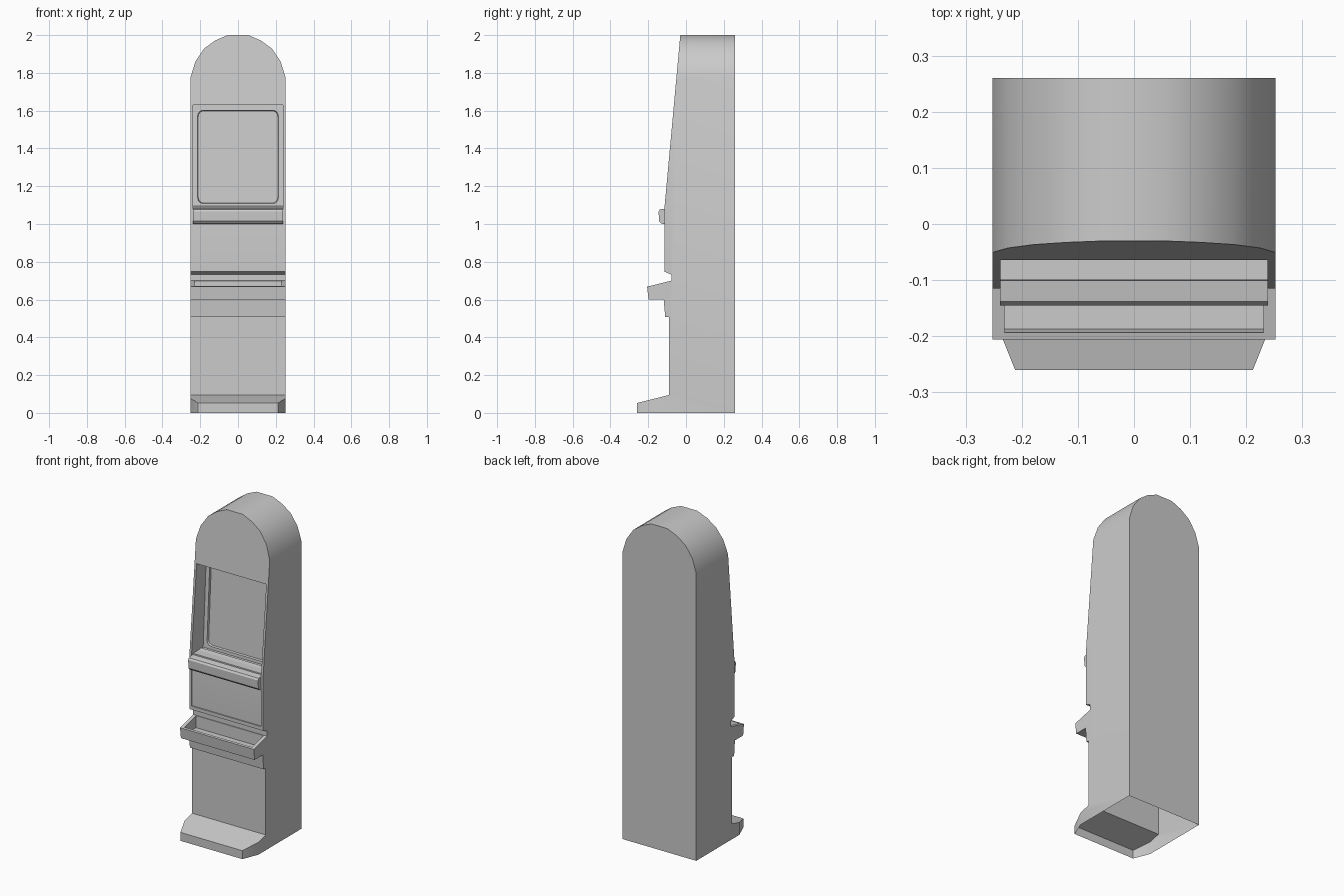
import bpy, bmesh, math
from mathutils import Vector

if "Cube" in bpy.data.objects:
    bpy.data.objects.remove(bpy.data.objects["Cube"])


def prism(name, pts, axis, lo, hi):
    """Extrude a 2D outline along an axis: x takes (y,z), y takes (x,z), z takes (x,y)."""
    i = "xyz".index(axis)

    def co(p, d):
        c = list(p)
        c.insert(i, d)
        return Vector(c)
    bm = bmesh.new()
    a = [bm.verts.new(co(p, lo)) for p in pts]
    b = [bm.verts.new(co(p, hi)) for p in pts]
    n = len(pts)
    bm.faces.new(a)
    bm.faces.new(b)
    for k in range(n):
        bm.faces.new((a[k], a[(k + 1) % n], b[(k + 1) % n], b[k]))
    bmesh.ops.recalc_face_normals(bm, faces=bm.faces)
    me = bpy.data.meshes.new(name)
    bm.to_mesh(me)
    bm.free()
    ob = bpy.data.objects.new(name, me)
    bpy.context.collection.objects.link(ob)
    return ob


def boolean(ob, cutter, op):
    m = ob.modifiers.new("cut", 'BOOLEAN')
    m.operation, m.solver, m.object = op, 'EXACT', cutter
    bpy.context.view_layer.objects.active = ob
    bpy.ops.object.modifier_apply(modifier=m.name)
    bpy.data.objects.remove(cutter)


def rounded_rect(hw, hh, r, steps=4):
    pts = []
    for q, (sx, sz) in enumerate([(1, 1), (-1, 1), (-1, -1), (1, -1)]):
        for s in range(steps + 1):
            t = math.radians(90 * (q + s / steps))
            pts.append((sx * (hw - r) + r * math.cos(t), sz * (hh - r) + r * math.sin(t)))
    return pts


# Cabinet: arched front outline crossed with the stepped side profile
half = [(0.252, 0), (0.252, 1.775), (0.225, 1.862), (0.178, 1.93), (0.12, 1.972), (0.055, 2.0)]
arch = half + [(-x, z) for x, z in reversed(half)]
cabinet = prism("cabinet", arch, 'y', -0.4, 0.26)
side = [(0.3, -0.1), (-0.26, -0.1), (-0.26, 0.052), (-0.09, 0.095), (-0.09, 0.508),
        (-0.11, 0.508), (-0.118, 0.6), (-0.198, 0.6), (-0.206, 0.668), (-0.077, 0.7),
        (-0.077, 0.732), (-0.115, 0.748), (-0.115, 1.075), (-0.021, 2.1), (0.3, 2.1)]
boolean(cabinet, prism("profile", side, 'x', -0.4, 0.4), 'INTERSECT')

# Screen recess and the slightly sunken panel below it
recess = [(-0.3, 0.77), (-0.108, 0.77), (-0.108, 1.0), (-0.1, 1.09), (0.0, 1.09),
          (0.03, 1.63), (-0.3, 1.63)]
boolean(cabinet, prism("recess", recess, 'x', -0.238, 0.238), 'DIFFERENCE')

# Rounded screen inset, tilted with the recess back
screen = prism("screen", rounded_rect(0.216, 0.25, 0.03), 'y', -0.012, 0.012)
for v in screen.data.vertices:
    if v.co.y > 0:
        v.co.x *= 0.975
        v.co.z *= 0.975
    y, z = v.co.y, v.co.z + 1.355
    v.co.y, v.co.z = y + 0.03 * (z - 1.09) / 0.54, z
boolean(cabinet, screen, 'DIFFERENCE')

# Hollow of the tray
hollow = [(-0.187, 0.625), (-0.08, 0.625), (-0.08, 0.715), (-0.2, 0.715)]
boolean(cabinet, prism("hollow", hollow, 'x', -0.231, 0.231), 'DIFFERENCE')

# Foot corners cut off at an angle
for s in (-1, 1):
    wedge = [(s * 0.256, -0.15), (s * 0.208, -0.27), (s * 0.4, -0.27), (s * 0.4, -0.15)]
    boolean(cabinet, prism("wedge", wedge, 'z', -0.1, 0.3), 'DIFFERENCE')

# Open underside
bm = bmesh.new()
bm.from_mesh(cabinet.data)
bm.normal_update()
under = [f for f in bm.faces if f.normal.z < -0.9 and f.calc_center_median().z < 0.002]
bmesh.ops.delete(bm, geom=under, context='FACES')
bm.to_mesh(cabinet.data)
bm.free()

# Control shelf below the screen
shelf = prism("control_shelf", [(-0.02, 1.094), (-0.12, 1.08), (-0.138, 1.077), (-0.145, 1.066),
                                (-0.143, 1.015), (-0.132, 1.002), (-0.1, 0.998)],
              'x', -0.239, 0.239)

# Smooth arch with sharp edges elsewhere
for ob in (cabinet, shelf):
    bpy.ops.object.select_all(action='DESELECT')
    ob.select_set(True)
    bpy.context.view_layer.objects.active = ob
    bpy.ops.object.shade_smooth_by_angle(angle=math.radians(25))
